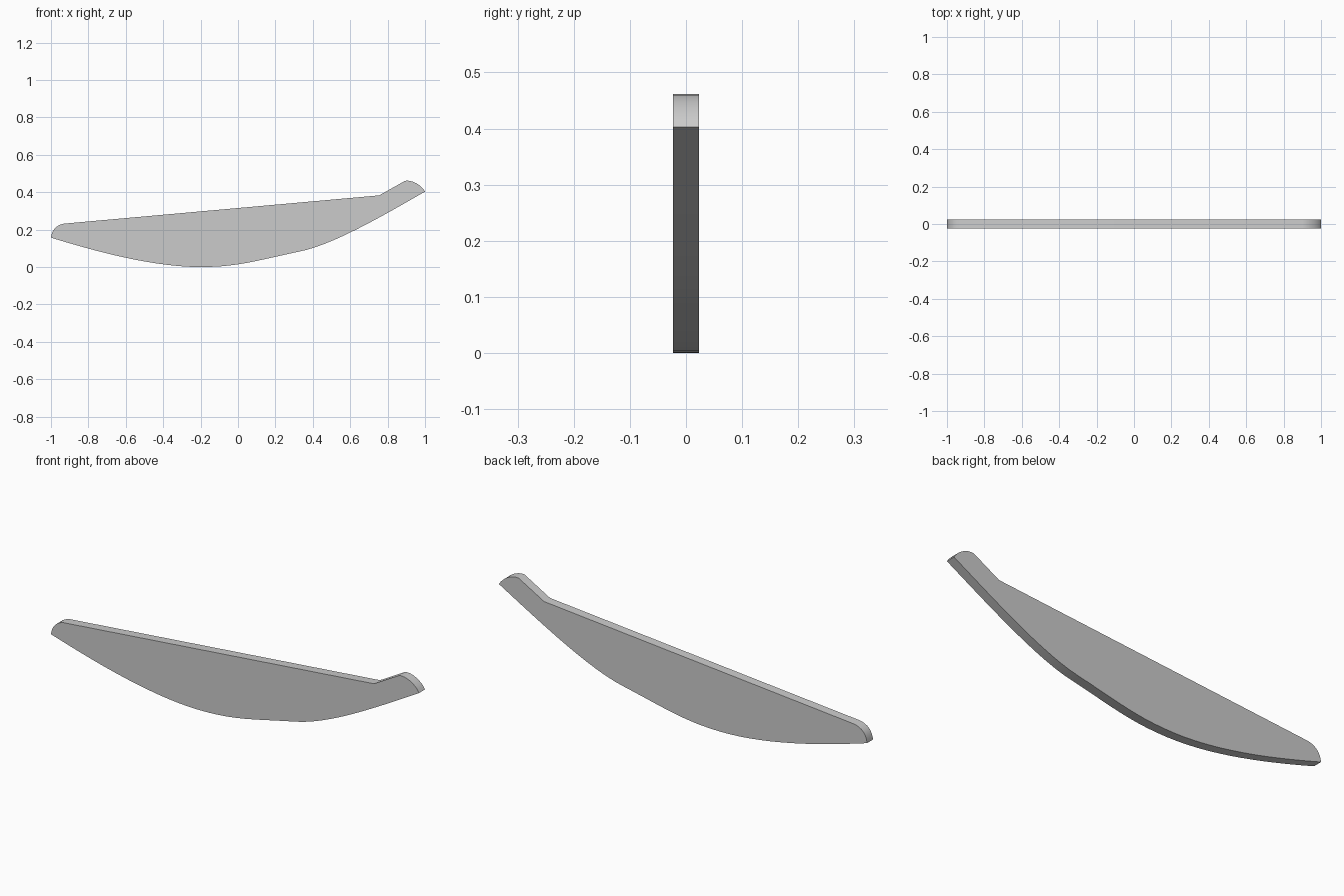
import bpy
import bmesh
from mathutils import Vector
from mathutils.geometry import interpolate_bezier

cube = bpy.data.objects.get("Cube")
if cube:
    bpy.data.objects.remove(cube, do_unlink=True)

THICKNESS = 0.046


def make_material(name, color):
    mat = bpy.data.materials.new(name)
    mat.use_nodes = True
    mat.diffuse_color = color
    mat.node_tree.nodes["Principled BSDF"].inputs["Base Color"].default_value = color
    return mat


def trace(segments):
    """Sample a closed outline; each segment is (steps, start, handle, handle, end)."""
    outline = []
    for steps, *points in segments:
        knots = [Vector((x, 0, z)) for x, z in points]
        outline += interpolate_bezier(*knots, steps + 1)[:-1]
    return outline


# Side outline: curved underside, rounded raised tip, straight top, rounded tail
tail, keel, belly = (-1, 0.157), (-0.2, 0), (0.32, 0.081)
tip, crest = (1, 0.403), (0.893, 0.461)
notch, heel = (0.755, 0.383), (-0.93, 0.232)
outline = trace([
    (14, tail, (-0.75, 0.08), (-0.45, 0), keel),
    (10, keel, (0, 0), (0.1, 0.035), belly),
    (12, belly, (0.5, 0.115), (0.75, 0.26), tip),
    (8, tip, (0.98, 0.44), (0.93, 0.467), crest),
    (1, crest, crest, notch, notch),
    (1, notch, notch, heel, heel),
    (8, heel, (-0.97, 0.225), (-0.995, 0.2), tail),
])

# Flat blade extruded evenly about the centre plane
bm = bmesh.new()
face = bm.faces.new([bm.verts.new(p - Vector((0, THICKNESS / 2, 0))) for p in outline])
result = bmesh.ops.extrude_face_region(bm, geom=[face], use_keep_orig=True)
moved = [g for g in result["geom"] if isinstance(g, bmesh.types.BMVert)]
bmesh.ops.translate(bm, verts=moved, vec=(0, THICKNESS, 0))
bmesh.ops.recalc_face_normals(bm, faces=bm.faces)
mesh = bpy.data.meshes.new("curved_blade")
bm.to_mesh(mesh)
bm.free()

blade = bpy.data.objects.new("curved_blade", mesh)
bpy.context.collection.objects.link(blade)
mesh.materials.append(make_material("light_grey", (0.6, 0.6, 0.6, 1)))

bpy.context.view_layer.objects.active = blade
blade.select_set(True)
bpy.ops.object.shade_smooth_by_angle(angle=0.5)
